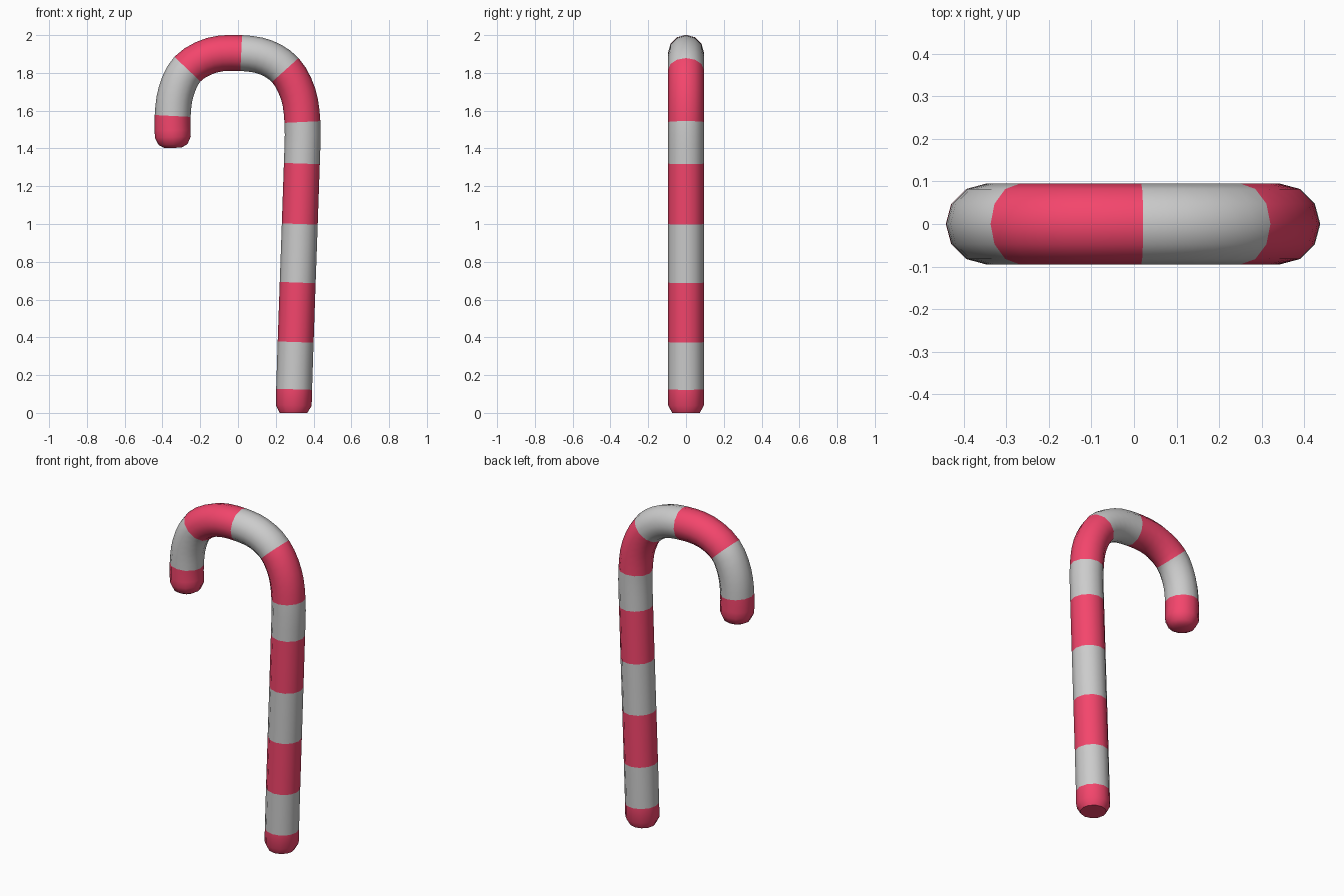
import bpy, bmesh, math
from mathutils import Vector

if "Cube" in bpy.data.objects:
    bpy.data.objects.remove(bpy.data.objects["Cube"])

SIDES, RADIUS = 12, 0.095

# stripe starts along the centre line (x, z); each stripe lists its path points
stripes = [
    [(0.295, 0.04), (0.297, 0.125)],
    [(0.305, 0.375)],
    [(0.316, 0.69)],
    [(0.327, 1.0)],
    [(0.338, 1.32)],
    [(0.341, 1.54)],
    [(0.318, 1.69), (0.25, 1.815)],
    [(0.148, 1.882), (0.017, 1.905)],
    [(-0.14, 1.893), (-0.268, 1.82)],
    [(-0.328, 1.70), (-0.346, 1.572)],
    [(-0.345, 1.46)],
]
knots, owner = [], []
for i, pts in enumerate(stripes):
    for p in pts:
        knots.append(Vector((p[0], 0, p[1])))
        owner.append(i)


def catmull(a, b, c, d, t):
    # non-uniform spline segment from b to c
    t0 = 0
    t1 = t0 + (b - a).length ** 0.5
    t2 = t1 + (c - b).length ** 0.5
    t3 = t2 + (d - c).length ** 0.5
    u = t1 + (t2 - t1) * t
    mix = lambda p, q, s, e: p * ((e - u) / (e - s)) + q * ((u - s) / (e - s))
    p1, p2, p3 = mix(a, b, t0, t1), mix(b, c, t1, t2), mix(c, d, t2, t3)
    return mix(mix(p1, p2, t0, t2), mix(p2, p3, t1, t3), t1, t2)


# centre line: finely divided round the hook, single spans on the straight
ends = [Vector((0.294, 0, -0.1))] + knots + [Vector((-0.338, 0, 1.36))]
path, slots = [knots[0]], []
for i in range(len(knots) - 1):
    steps = 3 if knots[i].z > 1.3 else 1
    for s in range(1, steps + 1):
        path.append(catmull(*ends[i:i + 4], s / steps))
        slots.append(owner[i + 1] % 2)

tangents = []
for i in range(len(path)):
    tangents.append((path[min(i + 1, len(path) - 1)] - path[max(i - 1, 0)]).normalized())
rings = [(p, t, RADIUS) for p, t in zip(path, tangents)]

# chamfered foot and rounded tip
up = Vector((0, 0, 1))
tip, tip_dir = path[-1], tangents[-1]
rings.insert(0, (Vector((0.294, 0, 0)), up, 0.073))
rings += [(tip + tip_dir * 0.04, tip_dir, 0.076), (tip + tip_dir * 0.057, tip_dir, 0.045)]
slots = [0] + slots + [0, 0]

bm = bmesh.new()
loops = []
for centre, tan, r in rings:
    side = Vector((0, 1, 0)).cross(tan)
    loops.append([bm.verts.new(centre + side * (r * math.cos(a)) + Vector((0, r * math.sin(a), 0)))
                  for a in (2 * math.pi * k / SIDES for k in range(SIDES))])
for a, b, slot in zip(loops, loops[1:], slots):
    for k in range(SIDES):
        n = (k + 1) % SIDES
        bm.faces.new((a[k], a[n], b[n], b[k])).material_index = slot
bm.faces.new(loops[0][::-1])
bm.faces.new(loops[-1])
bmesh.ops.recalc_face_normals(bm, faces=bm.faces)

mesh = bpy.data.meshes.new("candy_cane")
bm.to_mesh(mesh)
bm.free()
for name, colour in (("pink", (0.9, 0.06, 0.15, 1)), ("plain", (0.8, 0.8, 0.8, 1))):
    mat = bpy.data.materials.new(name)
    mat.diffuse_color = colour
    mat.use_nodes = True
    mat.node_tree.nodes["Principled BSDF"].inputs["Base Color"].default_value = mat.diffuse_color
    mesh.materials.append(mat)

cane = bpy.data.objects.new("candy_cane", mesh)
bpy.context.collection.objects.link(cane)
bpy.context.view_layer.objects.active = cane
cane.select_set(True)
bpy.ops.object.shade_smooth_by_angle(angle=math.radians(40))
